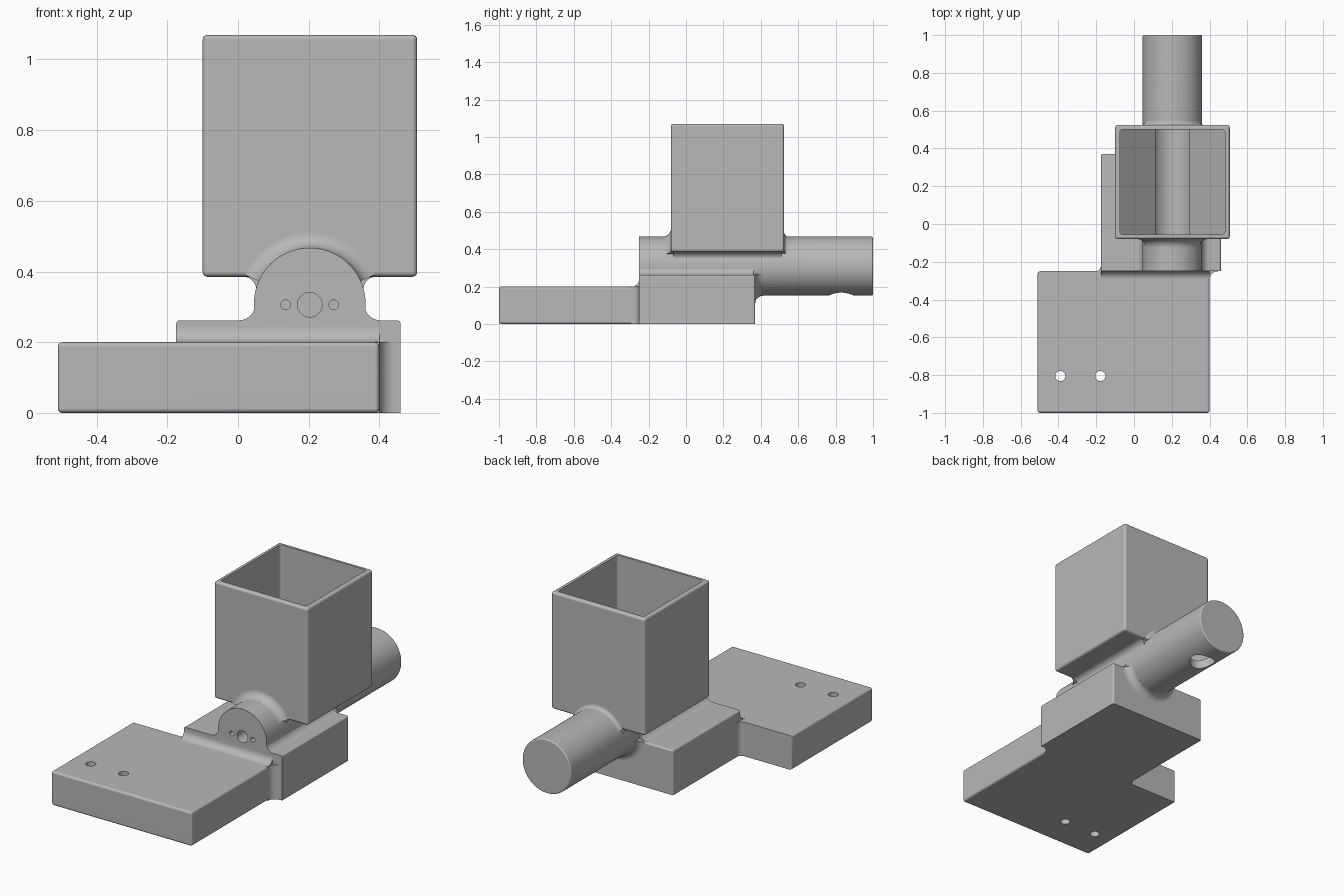
import bpy
import bmesh
from math import sin, cos, pi, radians
from mathutils import Vector

cube = bpy.data.objects.get("Cube")
if cube:
    bpy.data.objects.remove(cube, do_unlink=True)

grey = bpy.data.materials.new("plain grey")
grey.use_nodes = True
grey.diffuse_color = (0.48, 0.48, 0.48, 1)
for node in grey.node_tree.nodes:
    if node.type == 'BSDF_PRINCIPLED':
        node.inputs["Base Color"].default_value = grey.diffuse_color

AX, AZ, R = 0.203, 0.309, 0.158      # tube axis and radius


def solid(name, rings, bevel=0, pick=lambda m, d: True):
    """Closed solid bridged through rings of points, with chosen edges rounded."""
    bm = bmesh.new()
    loops = [[bm.verts.new(p) for p in ring] for ring in rings]
    n = len(loops[0])
    for a, b in zip(loops, loops[1:]):
        for i in range(n):
            j = (i + 1) % n
            bm.faces.new((a[i], a[j], b[j], b[i]))
    bm.faces.new(loops[0])
    bm.faces.new(loops[-1])
    bmesh.ops.recalc_face_normals(bm, faces=bm.faces)
    if bevel:
        edges = [e for e in bm.edges
                 if pick((e.verts[0].co + e.verts[1].co) / 2,
                         (e.verts[0].co - e.verts[1].co).normalized())]
        bmesh.ops.bevel(bm, geom=edges, offset=bevel, segments=4,
                        profile=0.5, affect='EDGES')
    mesh = bpy.data.meshes.new(name)
    bm.to_mesh(mesh)
    bm.free()
    mesh.materials.append(grey)
    ob = bpy.data.objects.new(name, mesh)
    bpy.context.collection.objects.link(ob)
    return ob


def prism(name, pts, axis, lo, hi, **kw):
    place = {'x': lambda u, v, t: Vector((t, u, v)),
             'y': lambda u, v, t: Vector((u, t, v)),
             'z': lambda u, v, t: Vector((u, v, t))}[axis]
    return solid(name, [[place(u, v, t) for u, v in pts] for t in (lo, hi)], **kw)


def block(name, x0, x1, y0, y1, z0, z1, **kw):
    return prism(name, [(x0, y0), (x1, y0), (x1, y1), (x0, y1)], 'z', z0, z1, **kw)


def circle(u, v, r, n=32):
    return [(u + r * cos(2 * pi * i / n), v + r * sin(2 * pi * i / n)) for i in range(n)]


def fillet(u, v, su, sv, r, sink=0.02, n=8):
    """Concave corner profile that sinks a little into both walls."""
    arc = [(u + su * r * (1 - sin(t)), v + sv * r * (1 - cos(t)))
           for t in (pi / 2 * i / n for i in range(n + 1))]
    return ([(u - su * sink, v - sv * sink), (u + su * r, v - sv * sink)]
            + arc + [(u - su * sink, v + sv * r)])


def collar(name, y, side, r, a0, a1, n=36):
    """Fillet swept round the tube where it meets a wall."""
    profile = fillet(R, y, 1, side, r)
    rings = []
    for i in range(n + 1):
        a = radians(a0 + (a1 - a0) * i / n)
        rings.append([Vector((AX + p * cos(a), q, AZ + p * sin(a))) for p, q in profile])
    return solid(name, rings)


# Solid parts
body = block("feeder_body", -0.51, 0.40, -1, -0.25, 0, 0.20, bevel=0.013,
             pick=lambda m, d: m.y < -0.3 or (abs(d.z) > 0.5 and m.x < 0))
adds = [
    block("raised_block", -0.175, 0.46, -0.25, 0.37, 0, 0.262, bevel=0.01,
          pick=lambda m, d: m.y > -0.2 and m.z > 0.05),
    prism("tube", circle(AX, AZ, R, 72), 'y', -0.25, 1, bevel=0.008,
          pick=lambda m, d: m.y > 0.99),
    block("hopper_box", -0.10, 0.507, -0.08, 0.525, 0.385, 1.07, bevel=0.014),
    # Fillets between plate and raised block
    prism("step_fillet", fillet(-0.25, 0.20, -1, 1, 0.042), 'x', -0.175, 0.40),
    prism("right_corner_fillet", fillet(0.40, -0.25, 1, -1, 0.045), 'z', 0, 0.20),
    prism("left_corner_fillet", fillet(-0.175, -0.25, -1, 1, 0.03), 'z', 0, 0.20),
    # Fillets round the tube
    collar("hopper_front_collar", -0.08, -1, 0.045, 24, 156),
    collar("hopper_back_collar", 0.525, 1, 0.022, 25, 155),
    collar("block_back_collar", 0.37, 1, 0.042, -165, -15),
]
for s in (-1, 1):
    adds.append(prism("tube_foot_fillet", fillet(AX + s * 0.155, 0.262, s, 1, 0.045),
                      'y', -0.25, 0.36))
    adds.append(prism("hopper_under_fillet", fillet(AX + s * 0.152, 0.385, s, -1, 0.035, 0.03),
                      'y', -0.066, 0.511))

# Hollows: hopper with sloped floor, auger bore, outlet and screw holes
left = [(-0.09, 0.31), (-0.09, 0.41), (-0.278, 0.60), (-0.278, 1.2)]
funnel = [(AX + u, v) for u, v in left] + [(AX - u, v) for u, v in reversed(left)]
cuts = [
    prism("hopper_hollow", funnel, 'y', -0.055, 0.50, bevel=0.015,
          pick=lambda m, d: abs(d.z) > 0.99 and m.z > 0.7),
    prism("auger_bore", circle(AX, AZ, 0.11, 64), 'y', -0.17, 0.97),
    prism("shaft_hole", circle(AX, AZ - 0.003, 0.035), 'y', -0.4, -0.1),
    prism("outlet_hole", circle(AX, 0.83, 0.07), 'z', 0.05, AZ),
]
for s in (-1, 1):
    cuts.append(prism("motor_screw_hole", circle(AX + s * 0.068, AZ - 0.003, 0.014, 20),
                      'y', -0.4, -0.1))
for x in (-0.39, -0.178):
    cuts.append(prism("mount_hole", circle(x, -0.805, 0.027), 'z', -0.1, 0.4))

# Fuse and cut
bpy.ops.object.select_all(action='DESELECT')
bpy.context.view_layer.objects.active = body
body.select_set(True)
for parts, operation in ((adds, 'UNION'), (cuts, 'DIFFERENCE')):
    for part in parts:
        mod = body.modifiers.new(part.name, 'BOOLEAN')
        mod.solver = 'EXACT'
        mod.operation = operation
        mod.object = part
        bpy.ops.object.modifier_apply(modifier=mod.name)
        bpy.data.objects.remove(part, do_unlink=True)

# Smooth rounded edges, keep corners crisp
bpy.ops.object.shade_smooth_by_angle(angle=radians(30))
weighted = body.modifiers.new("even_normals", 'WEIGHTED_NORMAL')
weighted.keep_sharp = True
